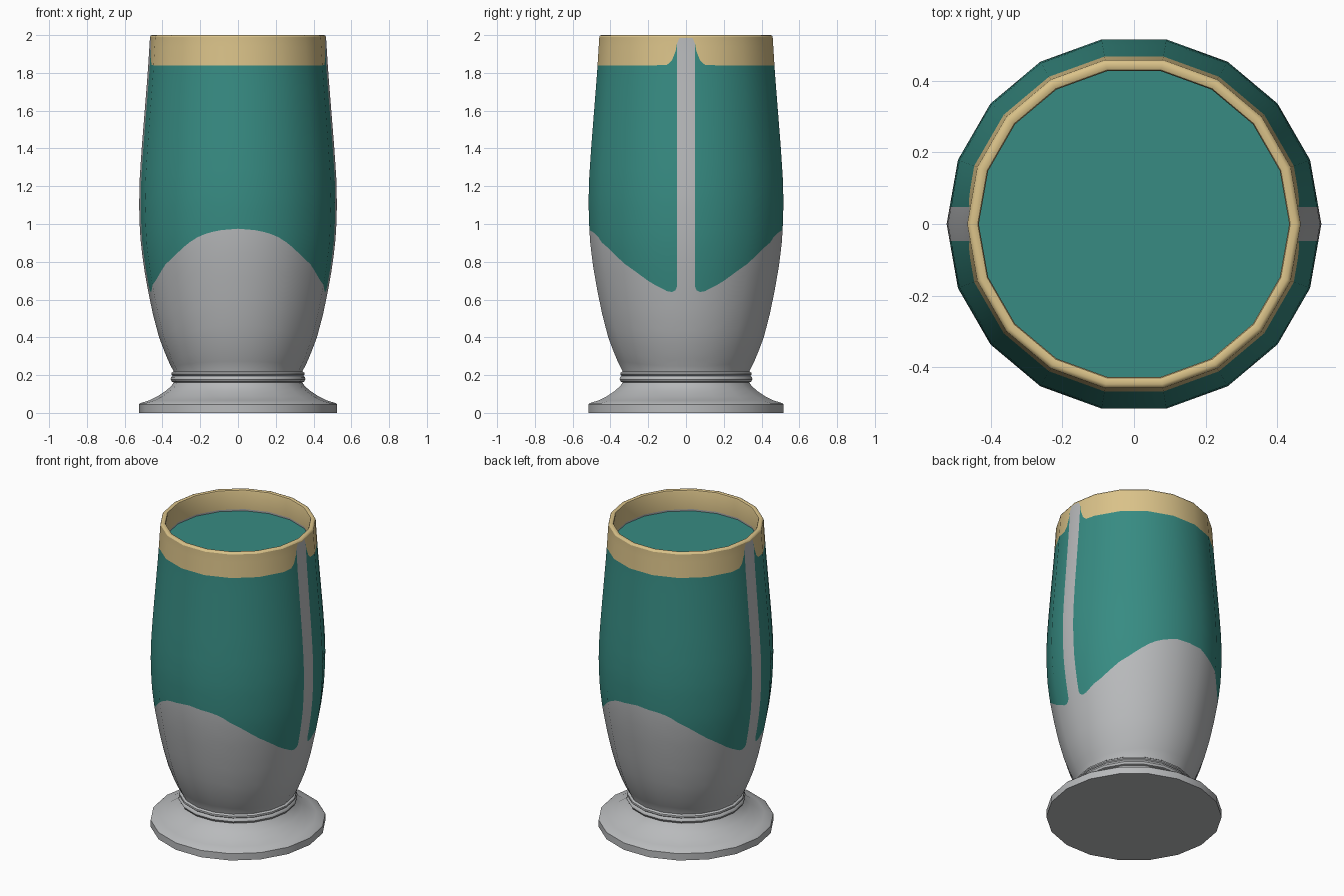
import bpy, math
from mathutils import Vector

if "Cube" in bpy.data.objects:
    bpy.data.objects.remove(bpy.data.objects["Cube"])

SIDES = 18
STEP = 2 * math.pi / SIDES


def material(name, rgb):
    m = bpy.data.materials.new(name)
    m.diffuse_color = (*rgb, 1)
    m.use_nodes = True
    m.node_tree.nodes["Principled BSDF"].inputs["Base Color"].default_value = m.diffuse_color
    return m


silver = material("silver grey", (0.48, 0.49, 0.50))
teal = material("teal", (0.038, 0.26, 0.225))
gold = material("pale gold", (0.70, 0.54, 0.25))


def make(name, verts, faces, mats, idx=None):
    me = bpy.data.meshes.new(name)
    me.from_pydata(verts, [], faces)
    for m in mats:
        me.materials.append(m)
    if idx:
        for p, i in zip(me.polygons, idx):
            p.material_index = i
    me.update()
    ob = bpy.data.objects.new(name, me)
    bpy.context.collection.objects.link(ob)
    return ob


def smooth(ob, angle=40):
    bpy.ops.object.select_all(action='DESELECT')
    ob.select_set(True)
    bpy.context.view_layer.objects.active = ob
    bpy.ops.object.shade_smooth_by_angle(angle=math.radians(angle))


def lathe(name, profile, mat, cap_start=False, cap_end=False):
    verts = [(r * math.cos(k * STEP), r * math.sin(k * STEP), z)
             for r, z in profile for k in range(SIDES)]
    faces = []
    for j in range(len(profile) - 1):
        for k in range(SIDES):
            a, b = j * SIDES + k, j * SIDES + (k + 1) % SIDES
            faces.append((a, b, b + SIDES, a + SIDES))
    if cap_start:
        faces.append(tuple(reversed(range(SIDES))))
    if cap_end:
        n = (len(profile) - 1) * SIDES
        faces.append(tuple(range(n, n + SIDES)))
    ob = make(name, verts, faces, [mat])
    smooth(ob)
    return ob


def lerp(table, t):
    for (a, u), (b, v) in zip(table, table[1:]):
        if t <= b:
            return u + (v - u) * max(0, (t - a) / (b - a))
    return table[-1][1]


# body profile: height -> radius
BODY = [(.21, .335), (.25, .357), (.30, .38), (.40, .418), (.52, .45), (.65, .477),
        (.78, .50), (.90, .515), (1.0, .521), (1.12, .524), (1.25, .52), (1.4, .51),
        (1.6, .494), (1.8, .478), (1.99, .466)]
# wavy lower edge of the teal: degrees away from front/back -> height
WAVE = [(0, .975), (12, .966), (23, .94), (36, .87), (45, .815), (53, .77),
        (66, .695), (78, .643), (81, .64), (83.3, .65), (84.2, .67)]
# lower edge of the gold near the side strips: |y| -> height
BAND = [(0, 1.984), (.035, 1.984), (.048, 1.955), (.055, 1.915), (.075, 1.865),
        (.1, 1.843), (.12, 1.84)]
STRIP = .048

# columns of one quarter: fixed y close to the strip, then fractions of the flat sides
quarter = [('y', v) for v in (0, .035, STRIP, .055, .075, .1)]
quarter += [('f', k + i / 4) for k in (1, 2, 3) for i in range(4)] + [('f', 4), ('f', 4.25), ('f', 4.5)]
cols = [(c, 1, 1) for c in quarter]
cols += [(c, -1, 1) for c in reversed(quarter[:-1])]
cols += [(c, -1, -1) for c in quarter[1:]]
cols += [(c, 1, -1) for c in reversed(quarter[1:-1])]


def place(col, r):
    (kind, v), sx, sy = col
    t = v / (r * math.sin(STEP)) if kind == 'y' else v
    k = int(t)
    f = t - k
    a, b = k * STEP, (k + 1) * STEP
    x = r * (math.cos(a) * (1 - f) + math.cos(b) * f)
    y = r * (math.sin(a) * (1 - f) + math.sin(b) * f)
    return sx * x, sy * y


def in_strip(col):
    return col[0][0] == 'y' and col[0][1] <= STRIP


# body: rows follow the colour borders
ROWS = (12, 16, 3)
verts, normals, grid = [], [], []
for c in cols:
    x, y = place(c, .477)
    wave = lerp(WAVE, math.degrees(math.atan2(abs(x), abs(y))))
    band = lerp(BAND, c[0][1]) if c[0][0] == 'y' else 1.84
    stops = (.21, wave, band, 1.99)
    zs = [stops[s] + (stops[s + 1] - stops[s]) * i / n for s, n in enumerate(ROWS) for i in range(n)]
    for z in zs + [1.99]:
        r = lerp(BODY, z)
        x, y = place(c, r)
        verts.append((x, y, z))
        slope = (lerp(BODY, z + .05) - lerp(BODY, z - .05)) / .1
        d = Vector((x, y, 0)).normalized()
        normals.append(Vector((d.x, d.y, -slope)).normalized())
H = sum(ROWS) + 1
faces, idx = [], []
for i, c in enumerate(cols):
    j = (i + 1) % len(cols)
    strip = in_strip(c) and in_strip(cols[j])
    for k in range(H - 1):
        faces.append((i * H + k, j * H + k, j * H + k + 1, i * H + k + 1))
        if k < ROWS[0]:
            idx.append(0)
        elif k < ROWS[0] + ROWS[1]:
            idx.append(0 if strip else 1)
        else:
            idx.append(2)
body = make("cup_body", verts, faces, [silver, teal, gold], idx)
smooth(body, 60)
body.data.normals_split_custom_set_from_vertices(normals)

# foot with flared top
lathe("foot", [(.524, 0), (.524, .045), (.517, .052), (.47, .066), (.425, .088), (.385, .115),
               (.355, .14), (.338, .165)], silver, cap_start=True)

# collar ring between foot and body
lathe("collar", [(.335, .16), (.35, .165), (.357, .178), (.354, .19), (.346, .196), (.353, .202),
                 (.352, .212), (.342, .219), (.33, .222)], silver)

# rounded rim and inside band
lathe("rim", [(.466, 1.99), (.462, 1.997), (.455, 2.0), (.444, 2.0), (.437, 1.997),
              (.434, 1.99), (.436, 1.872)], gold)
lathe("inner_lining", [(.436, 1.872), (.438, 1.855)], silver)

# flat surface filling the cup
lathe("drink_surface", [(.438, 1.86)], teal, cap_end=True)
